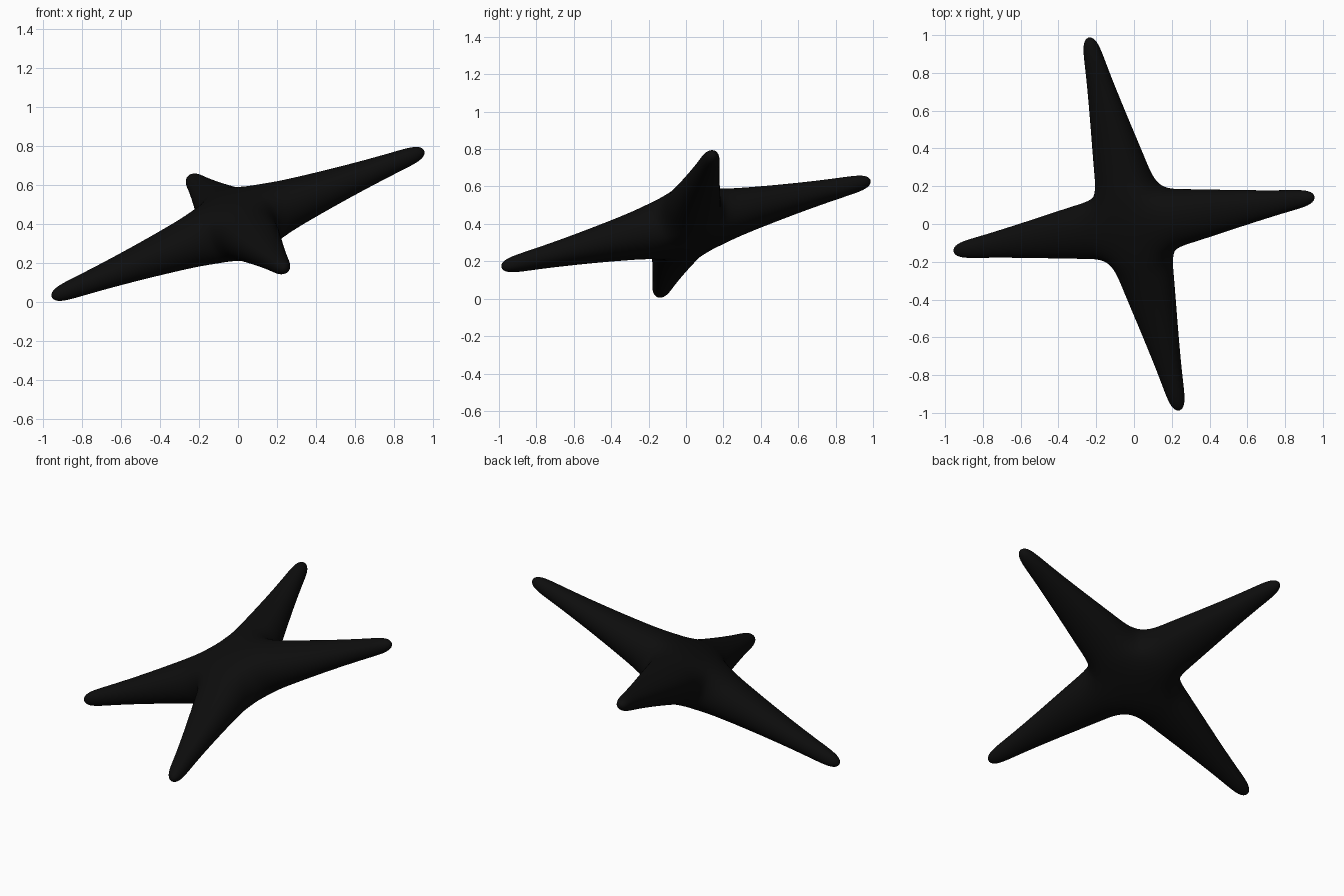
import bpy, bmesh
from mathutils import Vector, Matrix

if "Cube" in bpy.data.objects:
    bpy.data.objects.remove(bpy.data.objects["Cube"])

# Flat near-black material
black = bpy.data.materials.new("black")
black.diffuse_color = (0.004, 0.004, 0.004, 1.0)
black.use_nodes = True
black.node_tree.nodes["Principled BSDF"].inputs["Base Color"].default_value = black.diffuse_color

# Arm rings: distance from centre, half width in the star plane, half thickness
RINGS = [(0.30, 0.160, 0.130), (0.62, 0.103, 0.083), (0.88, 0.061, 0.055)]
TIP_LENGTH = (1.048, 1.055)
TIP_HALF = 0.042


def sign(v):
    return 1.0 if v > 0 else -1.0


# Core block
bm = bmesh.new()
bmesh.ops.create_cube(bm, size=2.0)
for v in bm.verts:
    v.co = Vector((v.co.x * 0.175, v.co.y * 0.175, v.co.z * 0.16))
bm.normal_update()

# Four tapering arms extruded from the side faces
for face in [f for f in bm.faces if abs(f.normal.z) < 0.5]:
    axis = 0 if abs(face.normal.x) > 0.5 else 1
    side = sign(face.normal[axis])
    for dist, width, thick in RINGS + [(TIP_LENGTH[axis], TIP_HALF, TIP_HALF)]:
        face = bmesh.ops.extrude_discrete_faces(bm, faces=[face])["faces"][0]
        for v in face.verts:
            v.co[1 - axis] = sign(v.co[1 - axis]) * width
            v.co.z = sign(v.co.z) * thick
            v.co[axis] = side * dist

# Tilt the star and lift it to stand on its lowest tip
a = Vector((0.922, 0.139, 0.362)).normalized()
b = Vector((-0.225, 0.951, 0.225))
b = (b - a * b.dot(a)).normalized()
n = a.cross(b)
tilt = Matrix((a, b, n)).transposed().to_4x4()
bm.transform(Matrix.Translation((0, 0, 0.4)) @ tilt)
bmesh.ops.recalc_face_normals(bm, faces=bm.faces)
for f in bm.faces:
    f.smooth = True

mesh = bpy.data.meshes.new("four_armed_star")
bm.to_mesh(mesh)
bm.free()
mesh.materials.append(black)
star = bpy.data.objects.new("four_armed_star", mesh)
bpy.context.collection.objects.link(star)

# Rounded, smooth skin
sub = star.modifiers.new("rounding", 'SUBSURF')
sub.levels = 4
sub.render_levels = 4
